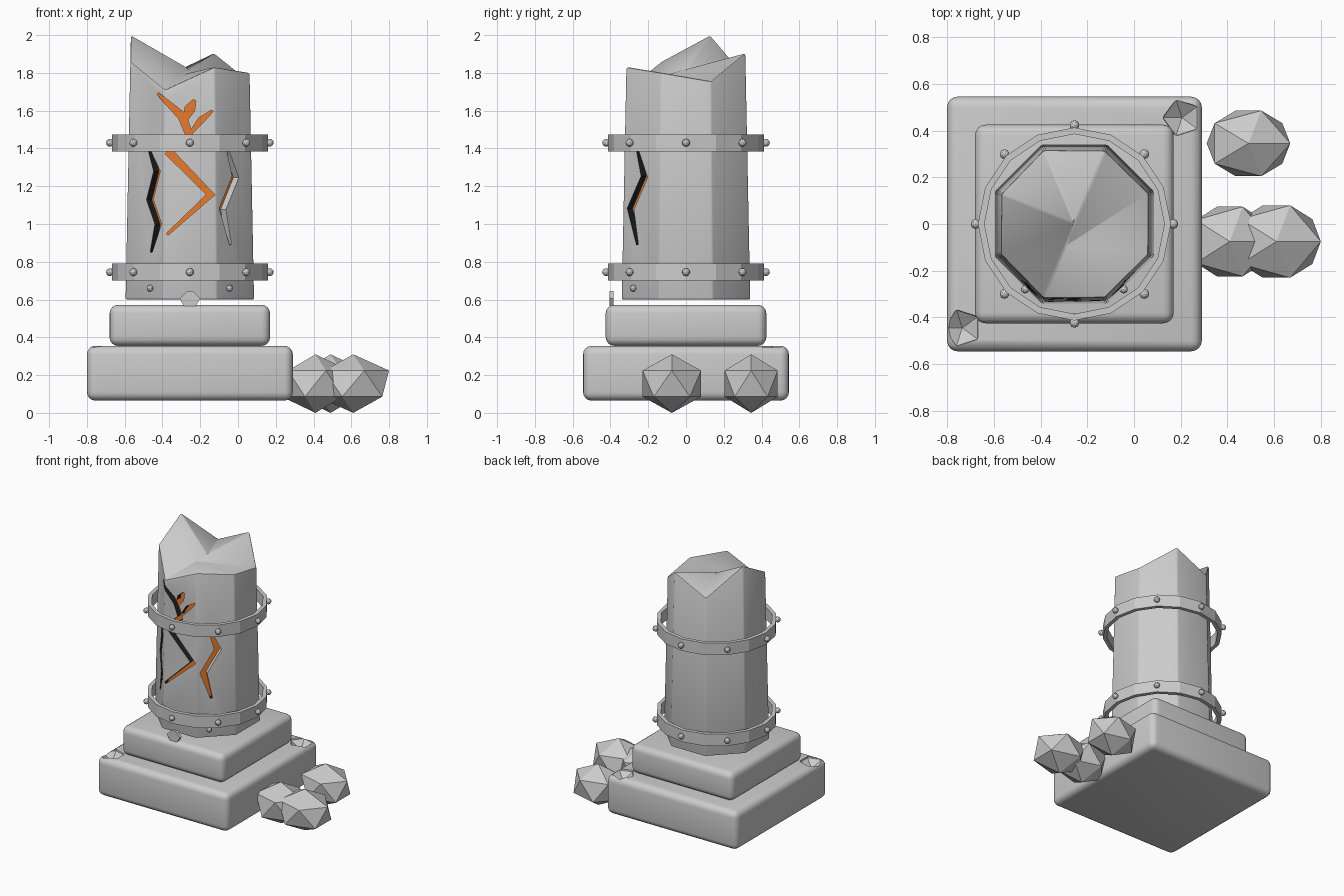
import bpy, bmesh
from math import sin, cos, pi, radians
from mathutils import Vector, Matrix

if "Cube" in bpy.data.objects:
    bpy.data.objects.remove(bpy.data.objects["Cube"])

CX = -0.255  # pillar axis


def material(name, rgb):
    m = bpy.data.materials.new(name)
    m.use_nodes = True
    m.diffuse_color = (*rgb, 1)
    for n in m.node_tree.nodes:
        if n.type == 'BSDF_PRINCIPLED':
            n.inputs["Base Color"].default_value = (*rgb, 1)
    return m


STONE = material("grey stone", (0.6, 0.6, 0.6))
DARK = material("charred black", (0.015, 0.015, 0.015))
GLOW = material("glowing orange", (0.85, 0.2, 0.025))


def make(name, bm, mats=(STONE,)):
    bmesh.ops.recalc_face_normals(bm, faces=bm.faces)
    me = bpy.data.meshes.new(name)
    bm.to_mesh(me)
    bm.free()
    for m in mats:
        me.materials.append(m)
    ob = bpy.data.objects.new(name, me)
    bpy.context.collection.objects.link(ob)
    return ob


def activate(ob):
    bpy.ops.object.select_all(action='DESELECT')
    ob.select_set(True)
    bpy.context.view_layer.objects.active = ob


def bevel(ob, width, segments):
    mod = ob.modifiers.new("bevel", 'BEVEL')
    mod.width, mod.segments = width, segments
    mod.limit_method, mod.angle_limit = 'ANGLE', radians(35)
    activate(ob)
    bpy.ops.object.modifier_apply(modifier=mod.name)


def cut(ob, cutter):
    cutter.hide_render = True
    mod = ob.modifiers.new("cut", 'BOOLEAN')
    mod.operation, mod.solver, mod.object = 'DIFFERENCE', 'EXACT', cutter
    activate(ob)
    bpy.ops.object.modifier_apply(modifier=mod.name)
    bpy.data.objects.remove(cutter)


def smooth(ob):
    activate(ob)
    bpy.ops.object.shade_smooth_by_angle(angle=radians(30))


def box(name, half, z0, z1):
    bm = bmesh.new()
    bmesh.ops.create_cube(bm, size=1)
    bmesh.ops.scale(bm, vec=(2 * half, 2 * half, z1 - z0), verts=bm.verts)
    bmesh.ops.translate(bm, vec=(CX, 0, (z0 + z1) / 2), verts=bm.verts)
    ob = make(name, bm)
    bevel(ob, 0.045, 4)
    return ob


def ico(name, centre, scale, subdivisions=1):
    bm = bmesh.new()
    bmesh.ops.create_icosphere(bm, subdivisions=subdivisions, radius=1)
    bmesh.ops.scale(bm, vec=scale, verts=bm.verts)
    bmesh.ops.translate(bm, vec=centre, verts=bm.verts)
    return make(name, bm)


# Stepped plinth with two chipped corners
base = box("base_slab", 0.545, 0.065, 0.355)
for x, y in ((-0.735, -0.445), (0.205, 0.455)):
    cut(base, ico("chip_cutter", (x, y, 0.385), (0.09,) * 3))
smooth(base)
smooth(box("upper_slab", 0.425, 0.355, 0.572))


# Octagonal tapering column with a broken top
def apothem(z):
    return 0.34 - 0.02 * (z - 0.6)


def column_point(i, z):
    a, r = (i + 0.5) * pi / 4, apothem(z) / cos(pi / 8)
    return (CX + r * cos(a), r * sin(a), z)


tops = (1.755, 1.905, 1.78, 2.0, 1.86, 1.71, 1.83, 1.80)
bm = bmesh.new()
low = [bm.verts.new(column_point(i, 0.6)) for i in range(8)]
high = [bm.verts.new(column_point(i, z)) for i, z in enumerate(tops)]
peak = bm.verts.new((CX, 0, 1.82))
bm.faces.new(low)
for i in range(8):
    j = (i + 1) % 8
    bm.faces.new((low[i], low[j], high[j], high[i]))
    bm.faces.new((high[i], high[j], peak))
column = make("column", bm, (STONE, DARK, GLOW))
bevel(column, 0.008, 2)


# Cracks: tapered zigzag grooves with a glowing floor and dark walls
def crack(angle, path, width, depth=0.04):
    a = radians(angle)
    normal, side = Vector((cos(a), sin(a), 0)), Vector((-sin(a), cos(a), 0))
    pts = [Vector(p) for p in path]
    left, right = [], []
    for i, p in enumerate(pts):
        d = (pts[min(i + 1, len(pts) - 1)] - pts[max(i - 1, 0)]).normalized()
        w = width / 2 * (0.3 if i in (0, len(pts) - 1) else 1)
        off = Vector((-d.y, d.x)) * w
        left.append(p + off)
        right.append(p - off)
    outline = left + right[::-1]

    def ring(bm, lift):
        return [bm.verts.new(Vector((CX, 0, p.y)) + side * p.x
                             + normal * (apothem(p.y) + lift)) for p in outline]

    bm = bmesh.new()
    inner, outer = ring(bm, -depth), ring(bm, 0.05)
    floor = bm.faces.new(inner)
    bm.faces.new(outer[::-1])
    n = len(inner)
    for i in range(n):
        j = (i + 1) % n
        bm.faces.new((inner[i], inner[j], outer[j], outer[i]))
    bmesh.ops.recalc_face_normals(bm, faces=bm.faces)
    for f in bm.faces:
        # walls turned to the front left stay bare stone
        bare = f.normal.x > 0.3 and f.normal.y > 0.3
        f.material_index = 2 if f is floor or f == floor else (0 if bare else 1)
    cut(column, make("crack_cutter", bm, (STONE, DARK, GLOW)))


crack(270, ((-0.17, 1.69), (-0.04, 1.57), (0.0, 1.46), (-0.11, 1.38),
            (0.11, 1.155), (-0.12, 0.945)), 0.045)
crack(270, ((-0.03, 1.54), (0.0, 1.61), (0.025, 1.655)), 0.055)
crack(270, ((-0.005, 1.47), (0.06, 1.55), (0.12, 1.6)), 0.035)
crack(225, ((0.02, 1.39), (0.08, 1.28), (0.03, 1.13), (0.095, 1.0),
            (0.045, 0.85)), 0.05)
crack(315, ((-0.04, 1.39), (0.015, 1.25), (-0.085, 1.08), (-0.03, 0.89)), 0.05)
smooth(column)


# Two studded hoops standing off the column
def hoop(name, z0, z1, r_in, r_out, sides=16):
    bm = bmesh.new()
    loops = []
    for k in range(sides):
        a = 2 * pi * k / sides
        loops.append([bm.verts.new((CX + r * cos(a), r * sin(a), z)) for r, z in
                      ((r_in, z0), (r_out, z0), (r_out, z1), (r_in, z1))])
    for k in range(sides):
        p, q = loops[k], loops[(k + 1) % sides]
        for m in range(4):
            n = (m + 1) % 4
            bm.faces.new((p[m], q[m], q[n], p[n]))
    make(name, bm)


def stud(name, angle, radius, z, size):
    a = radians(angle)
    ico(name, (CX + radius * cos(a), radius * sin(a), z), (size,) * 3, 2)


for name, z in (("lower", 0.745), ("upper", 1.43)):
    hoop(name + "_hoop", z - 0.045, z + 0.045, 0.385, 0.413)
    for k in range(8):
        stud(name + "_hoop_stud", 45 * k, 0.423, z, 0.021)
for angle in (233, 307):
    stud("column_foot_stud", angle, 0.35, 0.66, 0.018)

# Small stone flake standing on the plinth
bm = bmesh.new()
flake = [bm.verts.new((CX + x, -0.405, z)) for x, z in
         ((-0.055, 0.605), (-0.015, 0.645), (0.015, 0.645), (0.055, 0.605),
          (0.03, 0.565), (-0.03, 0.565))]
face = bm.faces.new(flake)
ext = bmesh.ops.extrude_face_region(bm, geom=[face], use_keep_orig=True)
bmesh.ops.translate(bm, vec=(0, 0.022, 0),
                    verts=[v for v in ext["geom"] if isinstance(v, bmesh.types.BMVert)])
make("stone_flake", bm)

# Loose faceted rocks beside the plinth
for name, x, y, rx, ry in (("rear_rock", 0.49, 0.345, 0.2, 0.165),
                           ("outer_rock", 0.61, -0.075, 0.212, 0.182),
                           ("inner_rock", 0.41, -0.075, 0.2, 0.175)):
    ico(name, (x, y, 0.155), (rx, ry, 0.155))
